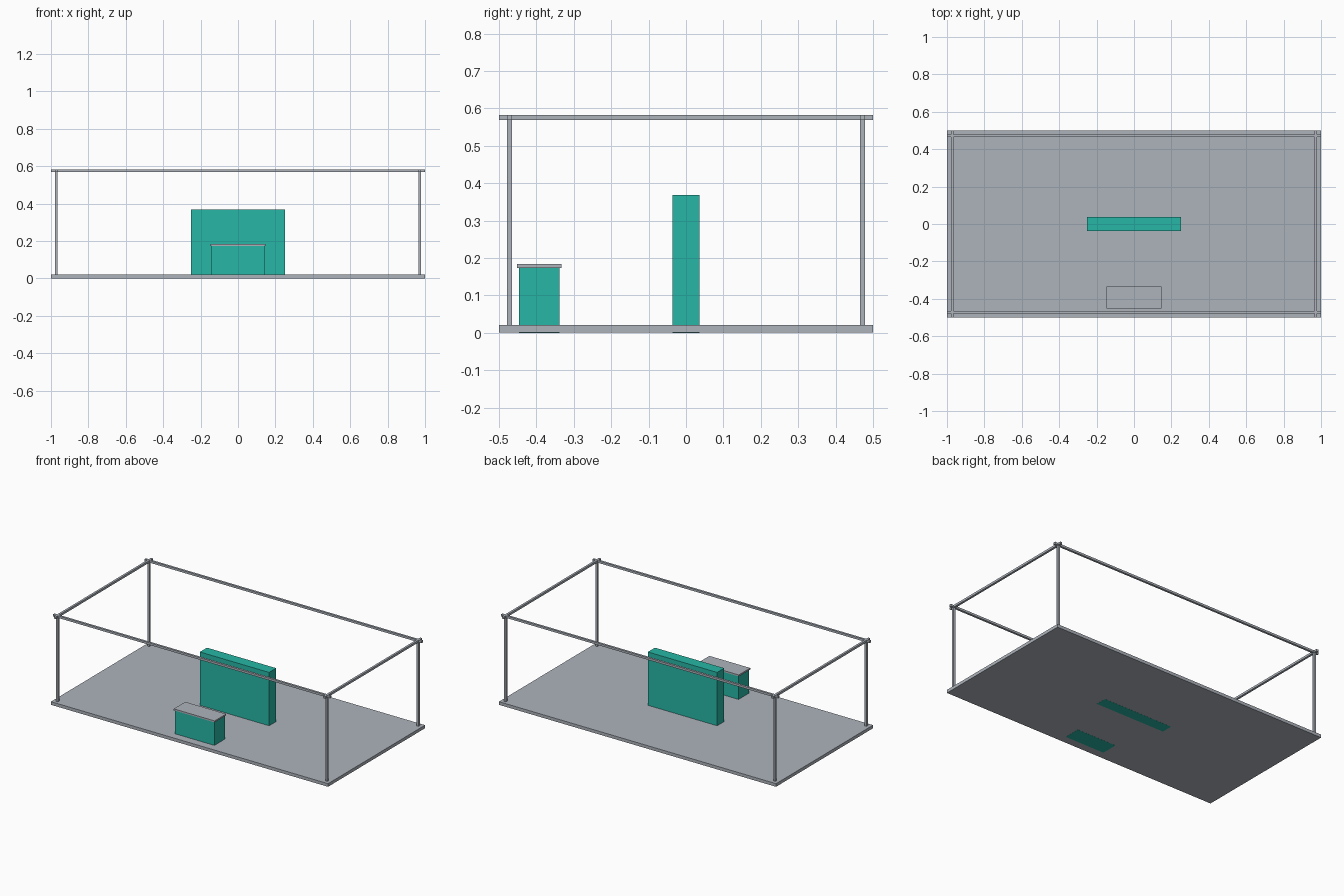
import bpy, bmesh

if "Cube" in bpy.data.objects:
    bpy.data.objects.remove(bpy.data.objects["Cube"])


def material(name, rgb):
    m = bpy.data.materials.new(name)
    m.diffuse_color = (*rgb, 1)
    m.use_nodes = True
    m.node_tree.nodes["Principled BSDF"].inputs["Base Color"].default_value = m.diffuse_color
    return m


grey = material("light_grey", (0.42, 0.455, 0.50))
teal = material("teal", (0.02, 0.47, 0.38))


def box(name, x, y, z, mat):
    """Box from (min, max) ranges on each axis."""
    bm = bmesh.new()
    bmesh.ops.create_cube(bm, size=1)
    for v in bm.verts:
        v.co = [r[0] if c < 0 else r[1] for c, r in zip(v.co, (x, y, z))]
    me = bpy.data.meshes.new(name)
    bm.to_mesh(me)
    bm.free()
    me.materials.append(mat)
    ob = bpy.data.objects.new(name, me)
    bpy.context.collection.objects.link(ob)


def around(c, half):
    return (c - half, c + half)


# Floor slab; the teal parts run through to its underside
box("floor", (-1, 1), (-0.5, 0.5), (0.0005, 0.021), grey)

# Centre wall
box("wall", (-0.25, 0.25), (-0.0365, 0.0365), (0, 0.369), teal)

# Counter with its top plate
box("counter", (-0.1425, 0.1425), (-0.447, -0.338), (0, 0.174), teal)
box("counter_top", (-0.1475, 0.1475), (-0.452, -0.333), (0.174, 0.184), grey)

# Frame of square tubes
R, PX, PY, TOP = 0.007, 0.972, 0.4715, 0.583
rail_z = (TOP - 2 * R, TOP)
for sx, side in ((-1, "left"), (1, "right")):
    for sy, end in ((-1, "front"), (1, "back")):
        box(f"post_{end}_{side}", around(sx * PX, R), around(sy * PY, R), (0.02, TOP), grey)
    box(f"rail_{side}", around(sx * PX, R), (-0.5, 0.5), rail_z, grey)
for sy, end in ((-1, "front"), (1, "back")):
    box(f"rail_{end}", (-1, 1), around(sy * PY, R), rail_z, grey)
